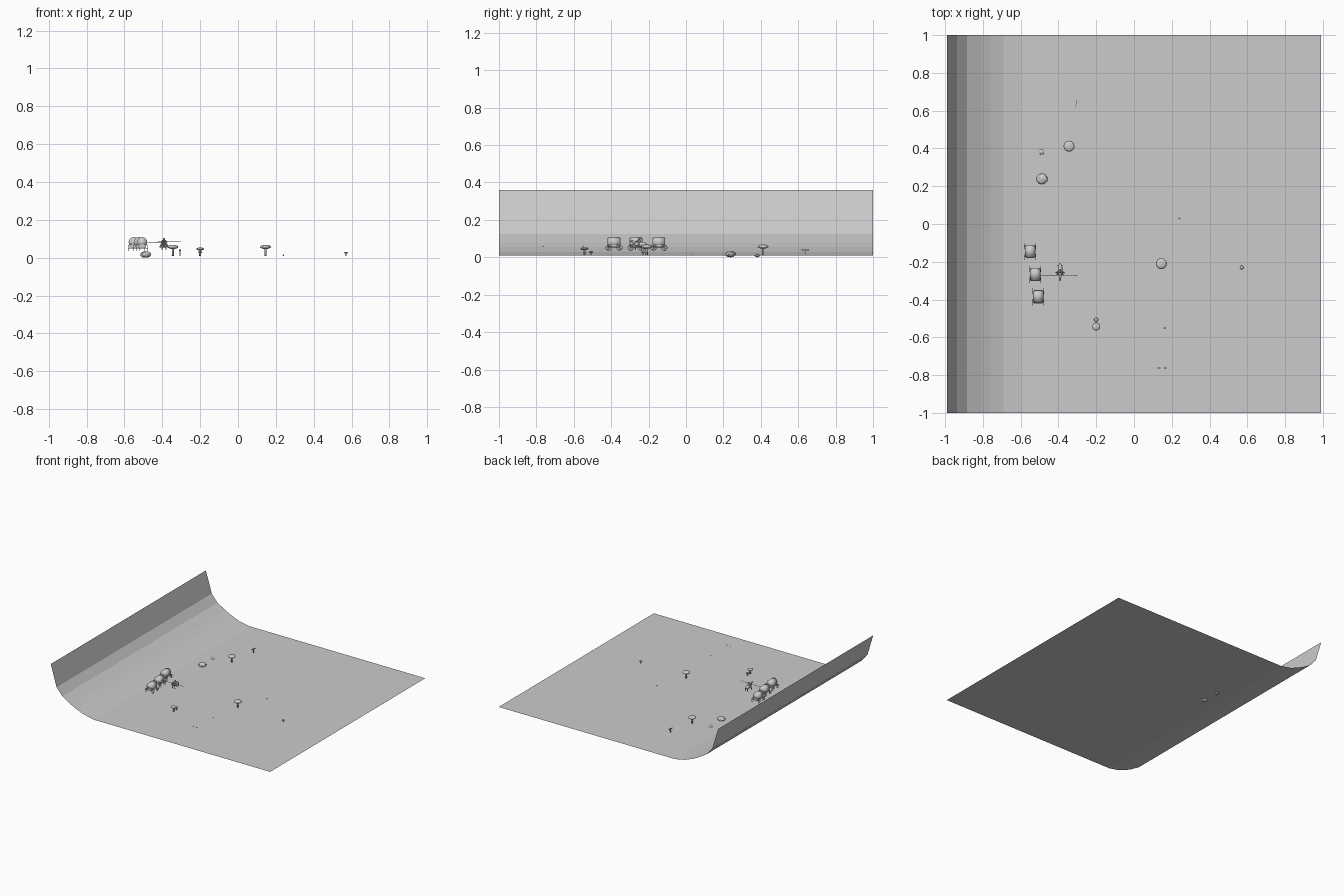
import bpy, bmesh, math, random
from mathutils import Matrix, Vector, Euler

if "Cube" in bpy.data.objects:
    bpy.data.objects.remove(bpy.data.objects["Cube"])

random.seed(3)
grey = bpy.data.materials.new("plain_grey")
grey.diffuse_color = (0.6, 0.6, 0.6, 1)
grey.use_nodes = True
grey.node_tree.nodes["Principled BSDF"].inputs["Base Color"].default_value = grey.diffuse_color
GROUND = 0.01


def finish(name, bm, smooth=False):
    me = bpy.data.meshes.new(name)
    bm.to_mesh(me)
    bm.free()
    me.materials.append(grey)
    for p in me.polygons:
        p.use_smooth = smooth
    ob = bpy.data.objects.new(name, me)
    bpy.context.collection.objects.link(ob)
    return ob


def mat(loc, rot=(0, 0, 0), size=(1, 1, 1)):
    return Matrix.LocRotScale(Vector(loc), Euler(rot), Vector(size))


def box(bm, loc, size, rot=(0, 0, 0)):
    bmesh.ops.create_cube(bm, size=1, matrix=mat(loc, rot, size))


def ball(bm, loc, size, seg=14, rings=8):
    bmesh.ops.create_uvsphere(bm, u_segments=seg, v_segments=rings, radius=1, matrix=mat(loc, (0, 0, 0), size))


def rod(bm, a, b, r1, r2=None, seg=8):
    a, b = Vector(a), Vector(b)
    d = b - a
    m = Matrix.Translation((a + b) / 2) @ d.to_track_quat('Z', 'Y').to_matrix().to_4x4()
    bmesh.ops.create_cone(bm, cap_ends=True, segments=seg, radius1=r1,
                          radius2=r1 if r2 is None else r2, depth=d.length, matrix=m)


# Ground sheet, curling up along the left side
profile = [(-0.99, .36), (-.937, .185), (-.885, .125), (-.81, .08),
           (-.76, .055), (-.69, .028), (-.6, GROUND), (.99, GROUND)]
bm = bmesh.new()
rows = [[bm.verts.new((x, y, z)) for y in (-1, 1)] for x, z in profile]
for a, b in zip(rows, rows[1:]):
    bm.faces.new((a[0], b[0], b[1], a[1]))
finish("ground_sheet", bm)


# Covered wagons: canvas, bed and four spoked wheels
def wagon(i, x, y):
    bm = bmesh.new()
    rod(bm, (x, y - .034, .081), (x, y + .034, .081), .028, seg=16)
    ends = [e for e in bm.edges if abs(e.verts[0].co.y - e.verts[1].co.y) < 1e-5]
    bmesh.ops.bevel(bm, geom=ends, offset=.005, segments=2, affect='EDGES')
    finish(f"wagon_cover_{i}", bm, True)
    bm = bmesh.new()
    box(bm, (x, y, .062), (.044, .07, .014))
    finish(f"wagon_bed_{i}", bm)
    bm = bmesh.new()
    for dy in (-.029, .029):
        rod(bm, (x - .031, y + dy, .05), (x + .031, y + dy, .05), .002)
        for sx in (-.03, .03):
            c = Vector((x + sx, y + dy, .05))
            n = 14
            ring = [c + Vector((0, math.cos(t), math.sin(t))) * .015
                    for t in [2 * math.pi * k / n for k in range(n)]]
            for k in range(n):
                rod(bm, ring[k], ring[(k + 1) % n], .0016, seg=5)
            for k in range(0, n // 2, 2):
                rod(bm, ring[k], ring[k + n // 2], .001, seg=4)
    finish(f"wagon_wheels_{i}", bm)


for i, (x, y) in enumerate([(-.55, -.145), (-.523, -.267), (-.507, -.385)]):
    wagon(i + 1, x, y)

# Mount facing the front
hx, hy = -.391, -.25
bm = bmesh.new()
ball(bm, (hx, hy + .005, .07), (.013, .036, .013))
rod(bm, (hx, hy - .022, .072), (hx, hy - .037, .09), .008, .005)
ball(bm, (hx, hy - .042, .088), (.005, .011, .006))
rod(bm, (hx, hy + .038, .074), (hx, hy + .043, .052), .003, .002)
for sx in (-1, 1):
    for dy in (-.02, .03):
        rod(bm, (hx + sx * .008, hy + dy, .066), (hx + sx * .011, hy + dy, .042), .004, .0025)
finish("mount", bm, True)

# Rider with a long pole held across
bm = bmesh.new()
rod(bm, (hx, hy, .076), (hx, hy, .094), .011, .006)
ball(bm, (hx, hy, .099), (.006, .006, .006))
for sx in (-1, 1):
    rod(bm, (hx + sx * .009, hy, .082), (hx + sx * .021, hy - .008, .054), .004)
    rod(bm, (hx + sx * .006, hy, .092), (hx + sx * .016, hy - .019, .083), .003)
finish("rider", bm, True)
bm = bmesh.new()
rod(bm, (-.50, -.27, .082), (-.30, -.273, .084), .0015, seg=6)
finish("long_pole", bm)


# Flat-topped trees: stem and flattened crown
def tree(i, x, y, r, top, stem, thick):
    bm = bmesh.new()
    ball(bm, (x, y, top - thick / 2), (r, r, thick / 2), 16, 8)
    finish(f"tree_crown_{i}", bm, True)
    bm = bmesh.new()
    rod(bm, (x, y, GROUND), (x, y, top - thick / 2), stem, stem * .8)
    finish(f"tree_stem_{i}", bm, True)


for i, t in enumerate([(-.344, .412, .029, .068, .006, .022),
                       (.145, -.21, .029, .068, .006, .022),
                       (-.2, -.543, .021, .054, .005, .016),
                       (-.2, -.507, .011, .034, .003, .011),
                       (.57, -.23, .010, .031, .003, .009)]):
    tree(i + 1, *t)

# Rocks sunk into the ground
for i, (x, y, z, sx, sy, sz) in enumerate([(-.487, .238, .011, .03, .029, .018),
                                           (-.49, .381, .0085, .016, .015, .0085),
                                           (.24, .03, .013, .004, .003, .004)]):
    bm = bmesh.new()
    bmesh.ops.create_icosphere(bm, subdivisions=2, radius=1)
    for v in bm.verts:
        v.co *= random.uniform(.92, 1.03)
    zs = [v.co.z for v in bm.verts]
    lo = min(zs)
    if i == 0:    # the largest rock reaches the lowest point
        z = -lo * sz
    bm.transform(mat((x, y, z), (0, 0, 0), (sx, sy, sz)))
    finish(f"rock_{i + 1}", bm)

# Signpost
bm = bmesh.new()
box(bm, (-.306, .637, .025), (.004, .004, .03))
box(bm, (-.306, .637, .04), (.002, .042, .009), (0, 0, -.2))
finish("signpost", bm)

# Small birds in the air
for i, (x, y) in enumerate([(.132, -.763), (.165, -.763), (.163, -.55)]):
    bm = bmesh.new()
    ball(bm, (x, y, .06), (.002, .004, .002), 8, 5)
    for sx in (-1, 1):
        box(bm, (x + sx * .004, y, .061), (.007, .004, .001), (0, -sx * .3, 0))
    finish(f"bird_{i + 1}", bm)
